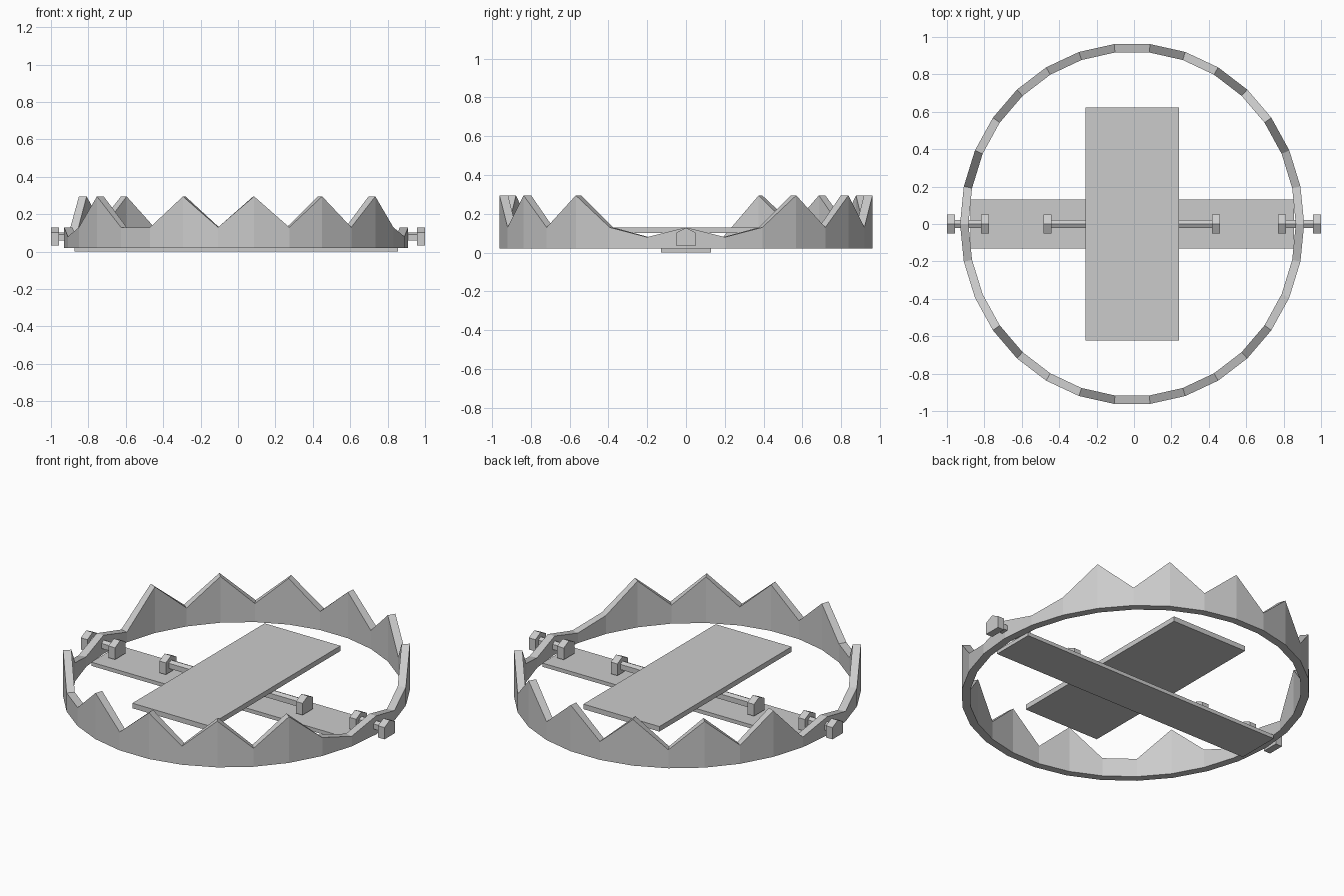
import bpy, bmesh
from math import sin, cos, radians

if "Cube" in bpy.data.objects:
    bpy.data.objects.remove(bpy.data.objects["Cube"])

CX = -0.01  # trap centre line


def make_object(name, bm):
    bmesh.ops.recalc_face_normals(bm, faces=bm.faces)
    mesh = bpy.data.meshes.new(name)
    bm.to_mesh(mesh)
    bm.free()
    ob = bpy.data.objects.new(name, mesh)
    bpy.context.collection.objects.link(ob)
    return ob


def box(name, x0, x1, y0, y1, z0, z1):
    bm = bmesh.new()
    bmesh.ops.create_cube(bm, size=1)
    for v in bm.verts:
        v.co = ((x0 + x1) / 2 + v.co.x * (x1 - x0),
                (y0 + y1) / 2 + v.co.y * (y1 - y0),
                (z0 + z1) / 2 + v.co.z * (z1 - z0))
    return make_object(name, bm)


def prism(bm, x0, x1, scale):
    # five-sided bolt section with a ridge on top, extruded along x
    section = [(-.05, -.047), (.05, -.047), (.05, .023), (0, .048), (-.05, .023)]
    ends = [[bm.verts.new((x, y * scale, .08 + z * scale)) for y, z in section]
            for x in (x0, x1)]
    bm.faces.new(ends[0])
    bm.faces.new(ends[1])
    for i in range(5):
        j = (i + 1) % 5
        bm.faces.new((ends[0][i], ends[0][j], ends[1][j], ends[1][i]))


def bolt(name, x0, x1, head=.043):
    bm = bmesh.new()
    prism(bm, x0, x0 + head, 1)
    prism(bm, x1 - head, x1, 1)
    prism(bm, x0 + head, x1 - head, .44)
    return make_object(name, bm)


def jaw(name, side, peaks):
    # half ring in 12 degree steps; teeth rise at the listed angles
    bm = bmesh.new()
    rings = []
    for a in range(-90, 91, 12):
        top = .295 if a in peaks else .08 if abs(a) == 78 else .13
        s, c = sin(radians(a)), side * cos(radians(a))
        rings.append([bm.verts.new((CX + rx * s, ry * c, z))
                      for rx, ry, z in ((.92, .967, .02), (.92, .967, top),
                                        (.875, .922, top), (.875, .922, .02))])
    for p, q in zip(rings, rings[1:]):
        for i in range(4):
            j = (i + 1) % 4
            bm.faces.new((p[i], p[j], q[j], q[i]))
    bm.faces.new(rings[0])
    bm.faces.new(rings[-1])
    return make_object(name, bm)


# toothed jaws
jaw("front_jaw", -1, (-54, -18, 6, 30, 54))
jaw("back_jaw", 1, (-66, -42, -18, 6, 30, 54))

# base strip and trigger plate
box("base_strip", -.875, .855, -.13, .13, 0, .022)
box("trigger_plate", -.26, .24, -.622, .622, .10, .13)

# hinge bolts and plate axle
bolt("left_hinge_bolt", -1, -.775)
bolt("right_hinge_bolt", .77, 1)
bolt("plate_axle", -.483, .46)
